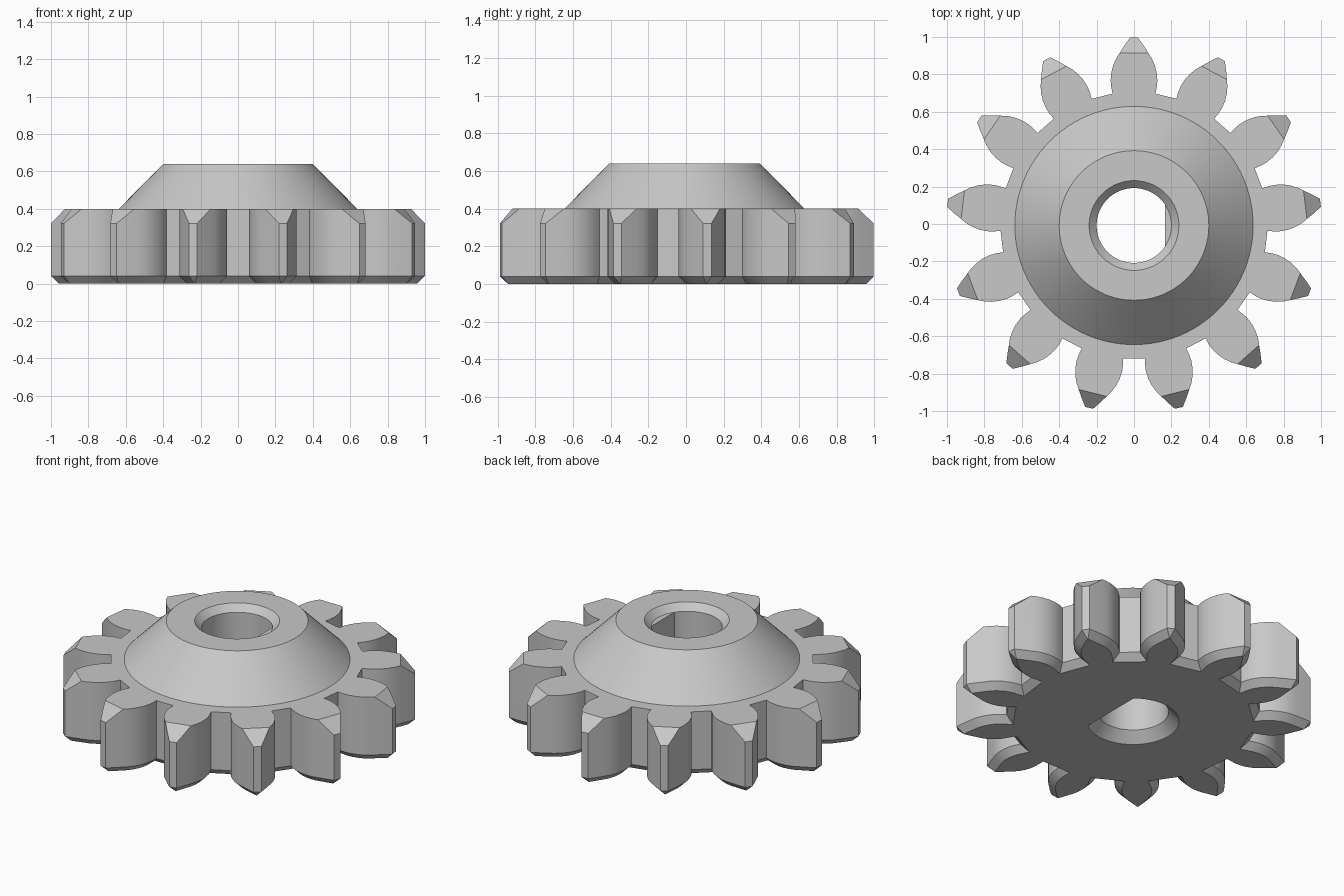
import bpy, bmesh
from math import sin, cos, radians, tau
from mathutils import Vector, Matrix

cube = bpy.data.objects.get("Cube")
if cube:
    bpy.data.objects.remove(cube, do_unlink=True)

TEETH = 13
CENTRE = Vector((0, -0.008, 0))
GEAR_TOP, HUB_TOP, BEVEL = 0.4, 0.64, 0.04

steel = bpy.data.materials.new("plain_grey")
steel.use_nodes = True
steel.diffuse_color = (0.58, 0.58, 0.58, 1)
steel.node_tree.nodes["Principled BSDF"].inputs["Base Color"].default_value = (0.58, 0.58, 0.58, 1)


def make_object(name, bm):
    bmesh.ops.recalc_face_normals(bm, faces=bm.faces)
    mesh = bpy.data.meshes.new(name)
    bm.to_mesh(mesh)
    bm.free()
    mesh.materials.append(steel)
    obj = bpy.data.objects.new(name, mesh)
    bpy.context.collection.objects.link(obj)
    obj.location = CENTRE
    return obj


def loft(bm, rings):
    """Skin a stack of closed rings and cap both ends."""
    loops = [[bm.verts.new(p) for p in ring] for ring in rings]
    for low, high in zip(loops, loops[1:]):
        for i in range(len(low)):
            j = (i + 1) % len(low)
            bm.faces.new((low[i], low[j], high[j], high[i]))
    bm.faces.new(loops[0][::-1])
    bm.faces.new(loops[-1])


def turned(name, profile, steps=96):
    """Solid of revolution from (radius, height) pairs."""
    bm = bmesh.new()
    loft(bm, [[(r * cos(tau * i / steps), r * sin(tau * i / steps), z)
               for i in range(steps)] for r, z in profile])
    return make_object(name, bm)


def inset(points, d):
    """Offset a counter-clockwise outline inwards with mitred corners."""
    out = []
    for i, p in enumerate(points):
        a = (p - points[i - 1]).normalized()
        b = (points[(i + 1) % len(points)] - p).normalized()
        na, nb = Vector((-a.y, a.x)), Vector((-b.y, b.x))
        out.append(p + (na + nb) * d / (1 + na.dot(nb)))
    return out


def boolean(target, tool, operation):
    mod = target.modifiers.new(operation.lower(), "BOOLEAN")
    mod.object, mod.operation, mod.solver = tool, operation, "EXACT"
    bpy.context.view_layer.update()
    baked = bpy.data.meshes.new_from_object(
        target.evaluated_get(bpy.context.evaluated_depsgraph_get()))
    target.modifiers.clear()
    target.data = baked
    bpy.data.objects.remove(tool, do_unlink=True)


# Tooth outline: (half width, radius) along one flank, mirrored for the other
flank = [(0.114, 0.705), (0.122, 0.74), (0.125, 0.775), (0.122, 0.815),
         (0.112, 0.855), (0.096, 0.892), (0.075, 0.925), (0.05, 0.964), (0.022, 1.004)]
tooth = [(r, -w) for w, r in flank] + [(r, w) for w, r in reversed(flank)]
angles = [radians(90) + tau * k / TEETH for k in range(TEETH)]
outline = [Matrix.Rotation(a, 2) @ Vector(p) for a in angles for p in tooth]

# Toothed wheel with a bevelled underside
bm = bmesh.new()
loft(bm, [[(p.x, p.y, z) for p in ring] for ring, z in
          ((inset(outline, BEVEL), 0), (outline, BEVEL), (outline, GEAR_TOP))])

# Sloping cut on the upper tip of every tooth
for a in angles:
    cut = bmesh.ops.bisect_plane(
        bm, geom=bm.verts[:] + bm.edges[:] + bm.faces[:], clear_outer=True,
        plane_co=(0.922 * cos(a), 0.922 * sin(a), GEAR_TOP),
        plane_no=(0.078 * cos(a), 0.078 * sin(a), 0.082))
    rim = [e for e in cut["geom_cut"] if isinstance(e, bmesh.types.BMEdge)]
    bmesh.ops.edgeloop_fill(bm, edges=rim)
gear = make_object("gear_wheel", bm)

# Conical hub
hub = turned("hub", [(0.637, 0.2), (0.637, GEAR_TOP), (0.4, HUB_TOP)])
boolean(gear, hub, "UNION")

# Countersunk bore with a flat on one side
bore = turned("bore_cutter", [(0.31, -0.05), (0.2, 0.06), (0.2, 0.6), (0.25, 0.65)])
bm = bmesh.new()
bmesh.ops.create_cube(bm, size=1, matrix=Matrix.Translation((0.665, 0, 0.1)))
boolean(bore, make_object("flat_cutter", bm), "DIFFERENCE")
boolean(gear, bore, "DIFFERENCE")

# Smooth curved walls, keep edges crisp
bpy.ops.object.select_all(action="DESELECT")
gear.select_set(True)
bpy.context.view_layer.objects.active = gear
bpy.ops.object.shade_smooth_by_angle(angle=radians(25))
